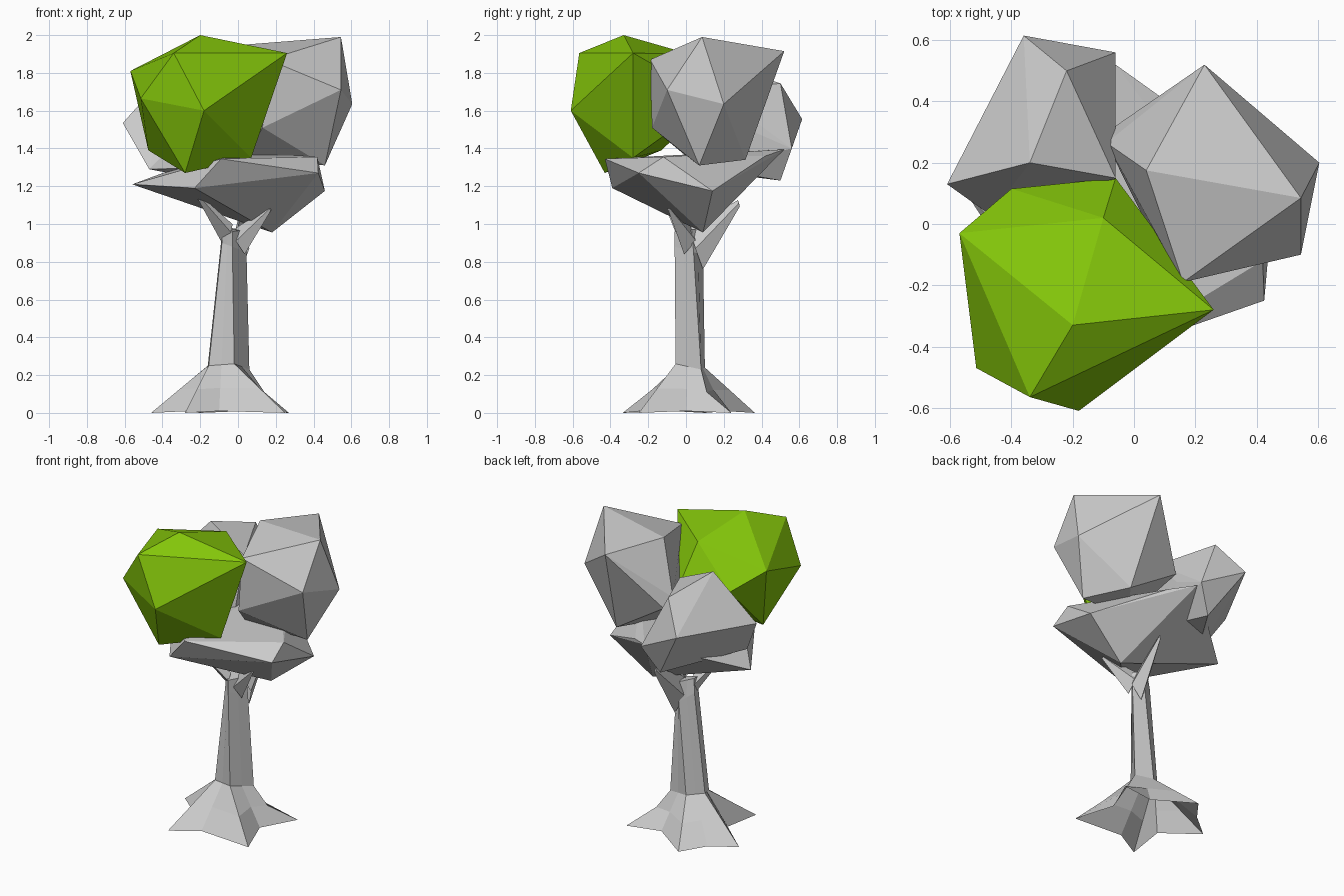
import bpy, bmesh
from mathutils import Vector

if "Cube" in bpy.data.objects:
    bpy.data.objects.remove(bpy.data.objects["Cube"])


def finish(name, bm, mat=None):
    bmesh.ops.recalc_face_normals(bm, faces=bm.faces)
    me = bpy.data.meshes.new(name)
    bm.to_mesh(me)
    bm.free()
    ob = bpy.data.objects.new(name, me)
    bpy.context.collection.objects.link(ob)
    if mat:
        me.materials.append(mat)
    return ob


def clump(name, pts, mat=None):
    """Faceted leaf clump: convex hull of its corner points."""
    bm = bmesh.new()
    for p in pts:
        bm.verts.new(p)
    bmesh.ops.convex_hull(bm, input=bm.verts)
    loose = [v for v in bm.verts if not v.link_faces]
    bmesh.ops.delete(bm, geom=loose, context='VERTS')
    return finish(name, bm, mat)


def loft(name, rings):
    """Skin a stack of rings, closed at the last one."""
    bm = bmesh.new()
    vs = [[bm.verts.new(p) for p in r] for r in rings]
    for a, b in zip(vs, vs[1:]):
        n = len(a)
        for i in range(n):
            j = (i + 1) % n
            bm.faces.new((a[i], a[j], b[j], b[i]))
    bm.faces.new(vs[-1])
    return finish(name, bm)


green = bpy.data.materials.new("leaf_green")
green.diffuse_color = (0.23, 0.56, 0.003, 1)
green.use_nodes = True
green.node_tree.nodes["Principled BSDF"].inputs["Base Color"].default_value = green.diffuse_color

# leaf clumps
clump("front_leaf_clump", [
    (-.20, -.33, 2.0), (-.34, -.565, 1.905), (.26, -.28, 1.905), (-.57, -.03, 1.81),
    (-.515, -.47, 1.665), (-.18, -.61, 1.60), (-.28, -.43, 1.27), (-.10, .02, 1.90),
    (-.40, .115, 1.68), (-.06, .15, 1.66), (-.475, -.13, 1.39), (.07, -.28, 1.35)], green)
clump("right_leaf_clump", [
    (.545, .085, 1.99), (.23, .52, 1.915), (.605, .20, 1.635), (.04, .175, 1.95),
    (.16, -.19, 1.87), (.545, -.10, 1.71), (.46, .07, 1.31), (.13, -.18, 1.51),
    (-.09, .265, 1.62), (.29, .315, 1.34), (-.06, .32, 1.56), (.05, .0, 1.36)])
clump("back_leaf_clump", [
    (-.36, .615, 1.555), (-.61, .13, 1.535), (-.34, .20, 1.835), (-.22, .50, 1.745),
    (-.16, .50, 1.23), (-.06, .15, 1.70), (-.06, .33, 1.50), (-.47, .03, 1.29),
    (-.15, .51, 1.58), (-.10, .10, 1.30), (-.06, .56, 1.40)])
clump("lower_leaf_clump", [
    (-.56, .12, 1.21), (-.09, -.43, 1.345), (-.23, -.39, 1.19), (.425, -.25, 1.27),
    (.42, -.12, 1.355), (.46, .14, 1.175), (.18, .09, .955), (-.06, .52, 1.395),
    (.08, .42, 1.36)])

# trunk with five flared roots: root tips alternate with the valleys between
base = [(-.28, -.335), (-.10, -.24), (.25, -.25), (.16, .0), (.27, .24),
        (.04, .20), (-.20, .365), (-.31, .22), (-.46, .10), (-.25, -.08)]
base = [Vector((x, y, .01 if i % 2 else 0)) for i, (x, y) in enumerate(base)]


def five_ring(tips):
    out = []
    for i, t in enumerate(tips):
        t, n = Vector(t), Vector(tips[(i + 1) % 5])
        out += [t, (t + n) / 2]
    return out


low = five_ring([(-.155, -.02, .25), (-.02, -.055, .26), (.06, .08, .23),
                 (-.07, .10, .24), (-.16, .03, .25)])
high = five_ring([(-.085, -.01, .90), (-.03, -.06, .88), (.045, .04, .85),
                  (-.01, .09, .84), (-.09, .04, .90)])
top = five_ring([(-.08, -.02, .99), (-.03, -.06, .96), (.04, .03, .97),
                 (-.01, .08, .97), (-.08, .03, .99)])
mid = [(a + b) / 2 for a, b in zip(base, low)]
mid[4] = Vector((.14, .11, .11))          # this root sags between trunk and tip
loft("trunk", [base, mid, low, high, top])

# short branches spreading into the leaves
for name, a, b, tip in [
        ("left_branch", (-.085, .01, .90), (-.03, -.03, 1.0), (-.22, -.13, 1.16)),
        ("right_branch", (.035, -.01, .84), (-.01, .03, .98), (.17, -.09, 1.08)),
        ("back_branch", (.02, .09, .76), (.0, .02, .98), (.03, .28, 1.11))]:
    a, b, tip = Vector(a), Vector(b), Vector(tip)
    flat = Vector((tip.x, tip.y, 0))
    side = flat.cross(Vector((0, 0, 1))).normalized() * .05
    c = (a + b) / 2
    start = [a, c + side, b, c - side]
    loft(name, [start, [tip + (p - c) * .15 for p in start]])
